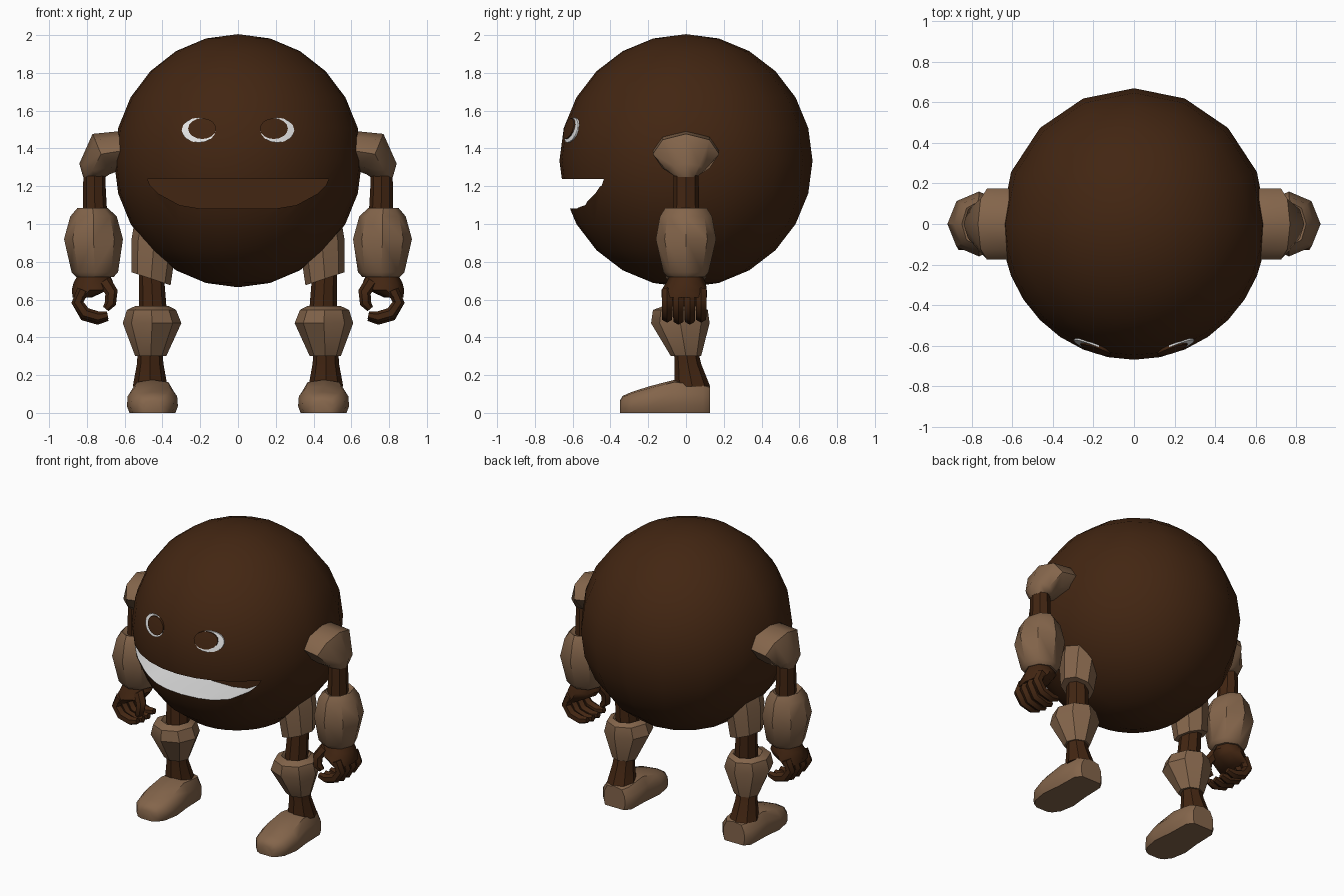
import bpy, bmesh, math
from mathutils import Vector

if "Cube" in bpy.data.objects:
    bpy.data.objects.remove(bpy.data.objects["Cube"])


def material(name, rgb):
    m = bpy.data.materials.new(name)
    m.diffuse_color = (*rgb, 1)
    m.use_nodes = True
    m.node_tree.nodes["Principled BSDF"].inputs["Base Color"].default_value = m.diffuse_color
    return m


BROWN = material("dark_brown", (0.055, 0.019, 0.006))
TAN = material("tan_brown", (0.23, 0.13, 0.07))
WHITE = material("white", (0.8, 0.8, 0.8))
CZ, R, XS = 1.335, 0.67, 0.98   # body centre height, radius, width factor


def smooth(ob, angle=38):
    bpy.ops.object.select_all(action='DESELECT')
    ob.select_set(True)
    bpy.context.view_layer.objects.active = ob
    bpy.ops.object.shade_smooth_by_angle(angle=math.radians(angle))


def loft(name, strips, mat, mirror=True, caps=True, angle=38):
    """Skin each strip of point rings into one object."""
    bm = bmesh.new()
    for rings in strips:
        vs = [[bm.verts.new(p) for p in ring] for ring in rings]
        n = len(vs[0])
        for a, b in zip(vs, vs[1:]):
            for i in range(n):
                j = (i + 1) % n
                bm.faces.new((a[i], a[j], b[j], b[i]))
        if caps:
            bm.faces.new(vs[0])
            bm.faces.new(vs[-1])
    bmesh.ops.remove_doubles(bm, verts=bm.verts, dist=1e-5)
    bmesh.ops.recalc_face_normals(bm, faces=bm.faces)
    me = bpy.data.meshes.new(name)
    bm.to_mesh(me)
    bm.free()
    ob = bpy.data.objects.new(name, me)
    bpy.context.collection.objects.link(ob)
    me.materials.append(mat)
    smooth(ob, angle)
    if mirror:
        ob.modifiers.new("mirror", 'MIRROR').use_mirror_merge = False
    return ob


def oval(c, u, ry, n=8):
    """Ring around c: half axis u in the xz plane, half axis ry along y."""
    c, u, v = Vector(c), Vector((u[0], 0, u[1])), Vector((0, ry, 0))
    return [c + u * math.cos(math.tau * i / n) + v * math.sin(math.tau * i / n) for i in range(n)]


def upright(rows, n=8):
    """Rows of x, y, z, rx, ry become level rings."""
    return [oval((x, y, z), (rx, 0), ry, n) for x, y, z, rx, ry in rows]


def tube(path, radii, n=6):
    """Round tube along a path that bends in the xz plane."""
    pts = [Vector(p) for p in path]
    rings = []
    for i, p in enumerate(pts):
        t = pts[min(i + 1, len(pts) - 1)] - pts[max(i - 1, 0)]
        t.y = 0
        t.normalize()
        rings.append(oval(p, (-t.z * radii[i], t.x * radii[i]), radii[i], n))
    return rings


# Round body: fine columns in front, coarse ones behind
cols = [math.pi + math.pi * i / 16 for i in range(16)] + [math.pi * i / 8 for i in range(8)]
rings = []
for k in range(13):
    t = math.pi * k / 12
    s = R * math.sin(t)
    rings.append([(s * XS * math.cos(a), s * math.sin(a), CZ - R * math.cos(t)) for a in cols])
body = loft("body", [rings], BROWN, mirror=False, caps=False)

# Crescent mouth cut into the body
lip = [(0.48, 1.238), (0.465, 1.205), (0.42, 1.16), (0.31, 1.1), (0.2, 1.082)]
lip += [(-x, z) for x, z in reversed(lip)]
cutter = loft("mouth_cutter", [[[(x, y, z) for x, z in lip] for y in (-0.9, -0.34)]], BROWN, mirror=False)
cutter.hide_render = True
cut = body.modifiers.new("mouth", 'BOOLEAN')
cut.operation, cut.solver, cut.object = 'DIFFERENCE', 'EXACT', cutter
bpy.context.view_layer.objects.active = body
bpy.ops.object.modifier_apply(modifier=cut.name)
bpy.data.objects.remove(cutter)
body.data.materials.clear()
body.data.materials.append(BROWN)
body.data.materials.append(WHITE)
for f in body.data.polygons:
    inside = f.center.y < -0.3 and f.center.z < 1.236 and f.normal.z > 0.1
    f.material_index = 1 if inside else 0
smooth(body)


# Eyes: thin oval plates hugging the body
def eye_plate(name, cx, cz, rx, rz, lift, mat):
    rings = []
    for k, off in ((0, lift), (0.5, lift), (1, lift), (1, -0.02)):
        ring = []
        for i in range(16):
            a = math.tau * i / 16
            x, z = cx + k * rx * math.cos(a), cz + k * rz * math.sin(a)
            y = -math.sqrt(R * R - (x / XS) ** 2 - (z - CZ) ** 2) - off
            ring.append((x, y, z))
        rings.append(ring)
    loft(name, [rings], mat, caps=False)


eye_plate("eye_whites", 0.208, 1.497, 0.09, 0.066, 0.001, WHITE)
eye_plate("irises", 0.19, 1.505, 0.074, 0.055, 0.008, BROWN)

# Shoulder pads
loft("shoulder_pads", [[
    oval((0.58, 0, 1.385), (-0.02, 0.105), 0.17),
    oval((0.63, 0, 1.385), (-0.01, 0.107), 0.176),
    oval((0.725, 0, 1.37), (0.045, 0.107), 0.176),
    oval((0.77, 0, 1.285), (0.07, 0.035), 0.1),
    oval((0.765, 0, 1.25), (0.055, 0.0), 0.06)]], TAN, angle=45)

# Arms and forearm guards
loft("upper_arms", [upright([(0.76, 0, 1.3, 0.058, 0.065), (0.76, 0, 1.18, 0.06, 0.068),
                             (0.757, 0, 1.05, 0.065, 0.07)])], BROWN)
loft("forearm_guards", [upright([
    (0.765, 0, 1.065, 0.06, 0.07), (0.77, 0, 1.085, 0.08, 0.11), (0.765, 0, 1.04, 0.123, 0.138),
    (0.765, 0, 0.92, 0.156, 0.16), (0.758, 0, 0.745, 0.123, 0.12),
    (0.758, 0, 0.72, 0.1, 0.1)])], TAN)

# Fists: palm, four curled fingers and a thumb
strips = [upright([(0.762, 0, 0.75, 0.075, 0.075), (0.765, 0, 0.69, 0.105, 0.105),
                   (0.785, -0.01, 0.65, 0.095, 0.12), (0.825, -0.01, 0.61, 0.05, 0.12)])]
for i in range(4):
    y = -0.1 + 0.06 * i
    drop = 0.02 * math.sin(math.pi * (i + 0.5) / 4)
    strips.append(tube([(0.82, y, 0.65), (0.85, y, 0.585), (0.81, y, 0.535 - drop),
                        (0.74, y, 0.515 - drop), (0.69, y, 0.525 - drop)],
                       [0.032, 0.032, 0.032, 0.03, 0.02]))
strips.append(tube([(0.71, -0.06, 0.7), (0.67, -0.09, 0.64), (0.675, -0.1, 0.58), (0.7, -0.09, 0.55)],
                   [0.036, 0.034, 0.03, 0.018]))
loft("fists", strips, BROWN, angle=50)

# Legs with hip and knee guards
loft("hip_guards", [[
    oval((0.42, 0, 1.0), (0.13, 0.0), 0.13),
    oval((0.445, 0, 0.9), (0.12, 0.01), 0.13),
    oval((0.46, 0, 0.71), (0.103, 0.034), 0.105)]], TAN)
loft("thighs", [upright([(0.46, 0, 0.76, 0.065, 0.07), (0.45, -0.01, 0.54, 0.073, 0.075)])], BROWN)
loft("knee_guards", [upright([
    (0.455, -0.02, 0.53, 0.07, 0.08), (0.455, -0.02, 0.565, 0.09, 0.1),
    (0.458, -0.03, 0.545, 0.13, 0.145), (0.455, -0.03, 0.475, 0.155, 0.155),
    (0.462, 0.0, 0.3, 0.082, 0.08)])], TAN)
loft("shins", [upright([(0.465, 0.0, 0.33, 0.066, 0.064), (0.465, 0.01, 0.26, 0.07, 0.07),
                        (0.465, 0.033, 0.14, 0.092, 0.095)])], BROWN)

# Feet: flat sole, rounded top, skinned from heel to toe
section = [(-0.9, 0), (-1, 0.25), (-0.97, 0.62), (-0.7, 0.93), (0, 1),
           (0.7, 0.93), (0.97, 0.62), (1, 0.25), (0.9, 0)]
feet = [(0.128, 0.08, 0.145), (0.09, 0.115, 0.155), (-0.06, 0.12, 0.175), (-0.19, 0.135, 0.142),
        (-0.29, 0.115, 0.11), (-0.335, 0.08, 0.09), (-0.35, 0.045, 0.065)]
loft("feet", [[[(0.453 + w * u, y, h * v) for u, v in section] for y, w, h in feet]], TAN, angle=45)
